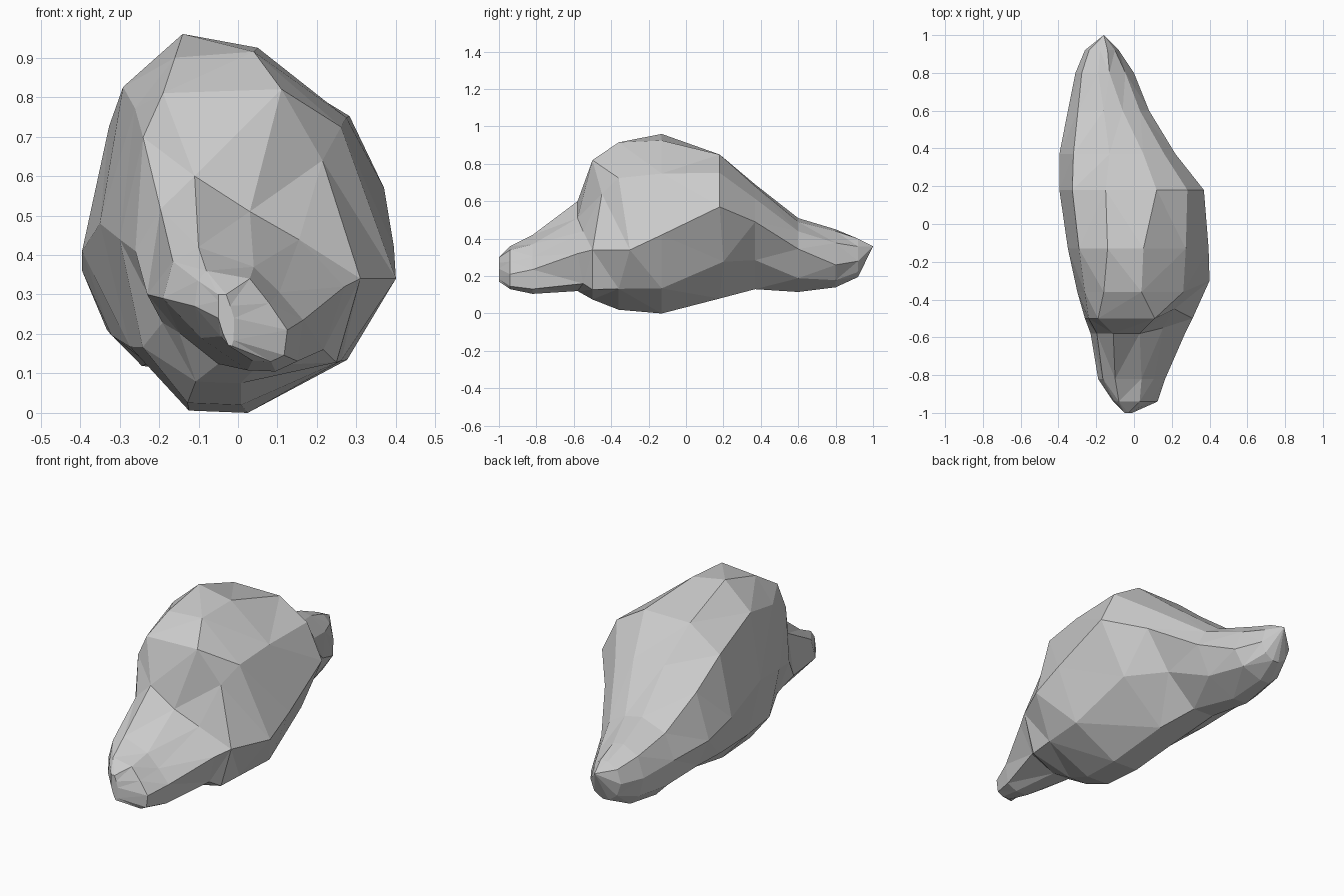
import bpy, bmesh

if "Cube" in bpy.data.objects:
    bpy.data.objects.remove(bpy.data.objects["Cube"])

# Cross-sections along y: left, right, top-left, top-right, bottom, each (x,z)
sections = [
    (-1.00, (-.05, .24), (-.01, .24), (-.05, .30), (-.03, .30), (-.02, .17)),
    (-.94, (-.11, .27), (.125, .21), (-.08, .36), (.03, .34), (.06, .13)),
    (-.82, (-.19, .29), (.165, .235), (-.10, .42), (.04, .37), (.06, .105)),
    (-.58, (-.23, .30), (.27, .32), (-.11, .60), (.03, .51), (.0, .12)),
    (-.50, (-.26, .41), (.31, .34), (-.19, .81), (.11, .82), (-.05, .075)),
    (-.36, (-.30, .44), (.38, .37), (-.16, .90), (.04, .915), (-.06, .02)),
    (-.13, (-.35, .48), (.395, .42), (-.14, .96), (.05, .925), (-.05, .0)),
    (.18, (-.395, .41), (.37, .57), (-.15, .85), (.12, .85), (-.10, .08)),
    (.37, (-.395, .36), (.22, .49), (-.13, .69), (.05, .68), (-.15, .13)),
    (.60, (-.35, .33), (.08, .345), (-.16, .51), (-.06, .49), (-.20, .115)),
    (.80, (-.31, .30), (.0, .26), (-.19, .45), (-.13, .44), (-.20, .14)),
    (.92, (-.26, .30), (-.08, .28), (-.18, .40), (-.14, .40), (-.17, .195)),
]
# Small sculpting nudges: (section, corner) -> (dx, dy, dz)
nudges = {
    (4, 4): (.0, .05, .05),        # brow edge
    (3, 4): (.0, .03, .02),        # hollow below the brow
    (3, 2): (-.01, .03, .0),       # notch under the cheek
    (5, 3): (.02, .06, -.03),      # widest point
    (7, 2): (-.01, .02, .04),      # pinched rear flank
    (8, 2): (-.04, .0, .04),
}


def corner(side, pole, f):
    """Point bulging between a side point and a top or bottom point."""
    return (pole[0] + (side[0] - pole[0]) * f,
            side[1] + (pole[1] - side[1]) * f)


bm = bmesh.new()
rings = []
for i, (y, L, R, TL, TR, B) in enumerate(sections):
    w = (R[0] - L[0]) * .1
    BL, BR = (B[0] - w, B[1] + w * .08), (B[0] + w, B[1])
    # snout is boxy below and hollowed above, the body is rounded
    lr, ur, ul, ll = (.8, .52, .72, .55) if i < 5 else (.68, .65, .72, .66)
    pts = [BL, BR, corner(R, BR, lr), R, corner(R, TR, ur),
           TR, TL, corner(L, TL, ul), L, corner(L, BL, ll)]
    ring = []
    for j, (x, z) in enumerate(pts):
        dx, dy, dz = nudges.get((i, j), (0, 0, 0))
        ring.append(bm.verts.new((x + dx, y + dy, z + dz)))
    rings.append(ring)

# Skin between neighbouring sections
n = len(rings[0])
for a, b in zip(rings, rings[1:]):
    for j in range(n):
        k = (j + 1) % n
        bm.faces.new((a[j], a[k], b[k], b[j]))

# Blunt front and pointed rear
bm.faces.new(rings[0])
tip = bm.verts.new((-.16, 1.0, .36))
for j in range(n):
    bm.faces.new((rings[-1][j], rings[-1][(j + 1) % n], tip))

# Flat triangular facets
bmesh.ops.triangulate(bm, faces=bm.faces[:])
bmesh.ops.recalc_face_normals(bm, faces=bm.faces[:])
mesh = bpy.data.meshes.new("rock")
bm.to_mesh(mesh)
bm.free()
bpy.context.collection.objects.link(bpy.data.objects.new("rock", mesh))
